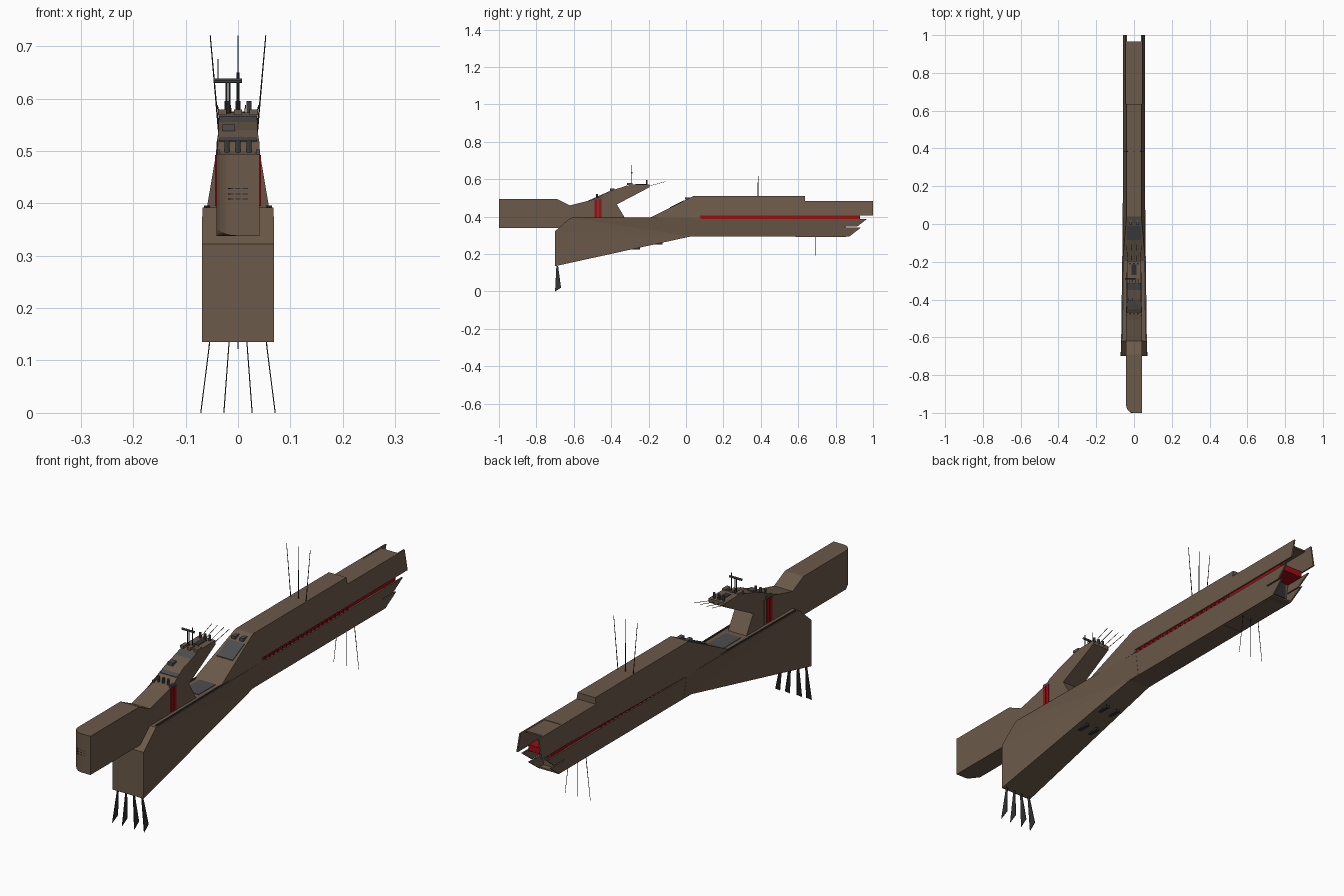
import bpy, bmesh, math
from mathutils import Vector

if "Cube" in bpy.data.objects:
    bpy.data.objects.remove(bpy.data.objects["Cube"])


def material(name, rgb):
    m = bpy.data.materials.new(name)
    m.diffuse_color = (*rgb, 1)
    m.use_nodes = True
    m.node_tree.nodes["Principled BSDF"].inputs["Base Color"].default_value = m.diffuse_color
    return m


BROWN = material("hull_brown", (0.145, 0.100, 0.066))
GREY = material("panel_grey", (0.075, 0.075, 0.078))
RED = material("signal_red", (0.33, 0.004, 0.007))
DARK = material("dark_metal", (0.03, 0.03, 0.03))


def finish(bm, name, mat):
    bmesh.ops.recalc_face_normals(bm, faces=bm.faces)
    me = bpy.data.meshes.new(name)
    bm.to_mesh(me)
    bm.free()
    ob = bpy.data.objects.new(name, me)
    bpy.context.collection.objects.link(ob)
    me.materials.append(mat)
    return ob


def solid(bm, profile, xa, xb):
    """Side profile (y, z) spanned between two x functions."""
    a = [bm.verts.new((xa(y, z), y, z)) for y, z in profile]
    b = [bm.verts.new((xb(y, z), y, z)) for y, z in profile]
    n = len(profile)
    caps = [bm.faces.new(a), bm.faces.new(b)]
    for i in range(n):
        j = (i + 1) % n
        bm.faces.new((a[i], a[j], b[j], b[i]))
    bmesh.ops.triangulate(bm, faces=caps)


def prism(name, profile, w, mat=BROWN, round_front=None):
    f = w if callable(w) else (lambda y, z: w)
    bm = bmesh.new()
    solid(bm, profile, f, lambda y, z: -f(y, z))
    if round_front:
        y0 = min(p[0] for p in profile)
        edges = [e for e in bm.edges if all(abs(v.co.y - y0) < 1e-5 for v in e.verts)
                 and abs(e.verts[0].co.x - e.verts[1].co.x) < 1e-5]
        bmesh.ops.bevel(bm, geom=edges, offset=round_front, segments=8,
                        profile=0.5, affect='EDGES')
    return finish(bm, name, mat)


def side_plates(name, profile, w, t, mat=BROWN):
    """Mirrored pair of plates of thickness t whose outer face follows w."""
    f = w if callable(w) else (lambda y, z: w)
    bm = bmesh.new()
    for s in (1, -1):
        solid(bm, profile, lambda y, z: s * f(y, z), lambda y, z: s * (f(y, z) - t))
    return finish(bm, name, mat)


def rect(y0, y1, z0, z1):
    return [(y0, z0), (y0, z1), (y1, z1), (y1, z0)]


def slab(name, p0, p1, w, mat=GREY, t=0.003):
    """Thin panel lying on the sloping line p0-p1."""
    return prism(name, [p0, p1, (p1[0], p1[1] + t), (p0[0], p0[1] + t)], w, mat)


def box(name, c, size, mat=BROWN):
    bm = bmesh.new()
    bmesh.ops.create_cube(bm, size=1)
    bmesh.ops.scale(bm, vec=size, verts=bm.verts)
    bmesh.ops.translate(bm, vec=c, verts=bm.verts)
    return finish(bm, name, mat)


def rod(name, a, b, r, mat=DARK, r2=None, sides=8):
    a, b = Vector(a), Vector(b)
    d = b - a
    bm = bmesh.new()
    bmesh.ops.create_cone(bm, cap_ends=True, segments=sides, radius1=r,
                          radius2=r if r2 is None else r2, depth=d.length)
    m = d.to_track_quat('Z', 'Y').to_matrix().to_4x4()
    m.translation = (a + b) / 2
    bmesh.ops.transform(bm, matrix=m, verts=bm.verts)
    return finish(bm, name, mat)


# hull width rules
def w_bow(y, z):
    if y > 0.0 and z < 0.35:
        return 0.046
    return 0.069 - 0.010 * (y + 0.7) / 0.78


def w_up(y, z):
    return 0.059 - 0.17 * (z - 0.394)


def w_low(y, z):
    return 0.045 + 0.14 * (z - 0.295)


# lower bow hull
prism("lower_bow_hull", [(-0.70, 0.135), (-0.70, 0.322), (-0.62, 0.392), (0.08, 0.392),
                         (0.08, 0.296), (0.03, 0.295)], w_bow)
side_plates("deck_edge_line", rect(-0.61, 0.0, 0.391, 0.396), lambda y, z: w_bow(y, z) - 0.003,
            0.006, DARK)

# long aft hull: upper and lower halves with a red slot between them
prism("aft_upper_hull", [(-0.20, 0.39), (0.04, 0.51), (0.635, 0.51), (0.635, 0.484),
                         (0.85, 0.484), (0.85, 0.405), (0.075, 0.405), (0.075, 0.39)], w_up)
prism("aft_lower_hull", [(0.03, 0.295), (0.03, 0.388), (0.85, 0.388), (0.85, 0.295)], w_low)
prism("red_slot_core", rect(0.07, 0.93, 0.384, 0.409), 0.051, RED)
for i in range(21):
    y = 0.095 + i * 0.026
    side_plates("slot_post", rect(y, y + 0.007, 0.387, 0.406), 0.056, 0.007, RED)
box("keel_plate", (0, 0.72, 0.294), (0.08, 0.27, 0.006))

# open stern made of plates
side_plates("stern_upper_wall", rect(0.84, 1.0, 0.405, 0.484), w_up, 0.006)
box("stern_top_plate", (0, 0.90, 0.479), (0.084, 0.13, 0.006))
side_plates("stern_middle_fin", [(0.84, 0.388), (0.968, 0.388), (0.915, 0.346), (0.84, 0.346)],
            w_low, 0.006)
side_plates("stern_lower_fin", [(0.84, 0.341), (0.935, 0.341), (0.875, 0.295), (0.84, 0.295)],
            w_low, 0.006)
box("stern_bottom_plate", (0, 0.857, 0.298), (0.086, 0.035, 0.006))
box("stern_bulkhead", (0, 0.851, 0.395), (0.075, 0.004, 0.15), DARK)

# rounded upper bow
prism("upper_bow", [(-1.0, 0.338), (-1.0, 0.494), (-0.69, 0.494), (-0.62, 0.46),
                    (-0.50, 0.49), (-0.44, 0.49), (-0.44, 0.35), (-0.69, 0.338)],
      0.0415, round_front=0.0405)
for k in range(3):
    for x in (-0.014, 0, 0.014):
        box("bow_vent", (x, -0.9945, 0.408 + 0.010 * k), (0.010, 0.012, 0.002), DARK)

# command tower leaning aft
prism("command_tower", [(-0.56, 0.39), (-0.54, 0.478), (-0.47, 0.50), (-0.45, 0.515),
                        (-0.40, 0.54), (-0.31, 0.566), (-0.285, 0.573), (-0.195, 0.573),
                        (-0.195, 0.557), (-0.37, 0.465), (-0.325, 0.39)],
      lambda y, z: 0.041 if z < 0.52 else 0.037)
slab("tower_window_panel", (-0.445, 0.517), (-0.315, 0.564), 0.0365)
slab("tower_roof_panel", (-0.27, 0.572), (-0.215, 0.572), 0.012, DARK)
box("tower_hatch", (-0.018, -0.395, 0.544), (0.024, 0.025, 0.012), GREY)
for x in (-0.03, 0.0, 0.03):
    box("bridge_block", (x, -0.30, 0.574), (0.016, 0.03, 0.010))
for x in (-0.021, 0, 0.021):
    rod("deck_funnel", (x, -0.475, 0.47), (x, -0.475, 0.52), 0.005, GREY)
    rod("roof_funnel", (x, -0.21, 0.565), (x, -0.21, 0.595), 0.005, GREY)
for y in (-0.488, -0.469):
    side_plates("red_side_duct", rect(y, y + 0.016, 0.395, 0.492), 0.0435, 0.008, RED)
side_plates("duct_cap", rect(-0.488, -0.453, 0.492, 0.503), 0.042, 0.008, GREY)

# tower masts, radar bar and aft needles
for x in (-0.022, -0.016):
    rod("radar_post", (x, -0.29, 0.57), (x, -0.29, 0.635), 0.002)
rod("radar_bar", (-0.047, -0.29, 0.634), (0.008, -0.29, 0.634), 0.0045, GREY)
rod("radar_whip", (-0.038, -0.29, 0.634), (-0.038, -0.29, 0.675), 0.0008)
rod("tower_mast", (0, -0.29, 0.57), (0, -0.29, 0.65), 0.0025)
for x in (-0.033, -0.012, 0.012, 0.033):
    rod("aft_needle", (x, -0.20, 0.563), (x * 1.2, -0.11, 0.587), 0.001)

# grey panels at the foot and on the front slope of the aft hull
slab("slope_panel", (-0.085, 0.4475), (-0.01, 0.485), 0.036)
slab("deck_panel", (-0.30, 0.391), (-0.19, 0.391), 0.035)
for x in (-0.018, 0.018):
    box("slope_hatch", (x, 0.01, 0.497), (0.016, 0.03, 0.012), GREY)

# antennas above and below the aft hull
for s in (-1, 0, 1):
    rod("top_antenna", (s * 0.034, 0.385, 0.505), (s * 0.053, 0.385, 0.72),
        0.0016, r2=0.001)
    rod("keel_antenna", (s * 0.036, 0.69, 0.297), (s * 0.056, 0.69, 0.122),
        0.0014, r2=0.0008)

# four blade fins hanging from the bow
for x0, x1 in ((0.055, 0.072), (0.018, 0.028)):
    lean = lambda y, z, a=x0, b=x1: b + (a - b) * z / 0.135
    side_plates("bow_blade_fin", [(-0.693, 0.137), (-0.684, 0.137), (-0.668, 0.02),
                                  (-0.70, 0.0)], lean, 0.002, DARK)

# small fittings under the bow hull
for y, z in ((-0.27, 0.229), (-0.15, 0.256)):
    for x in (-0.025, 0.025):
        box("belly_fitting", (x, y, z), (0.014, 0.05, 0.012), DARK)
